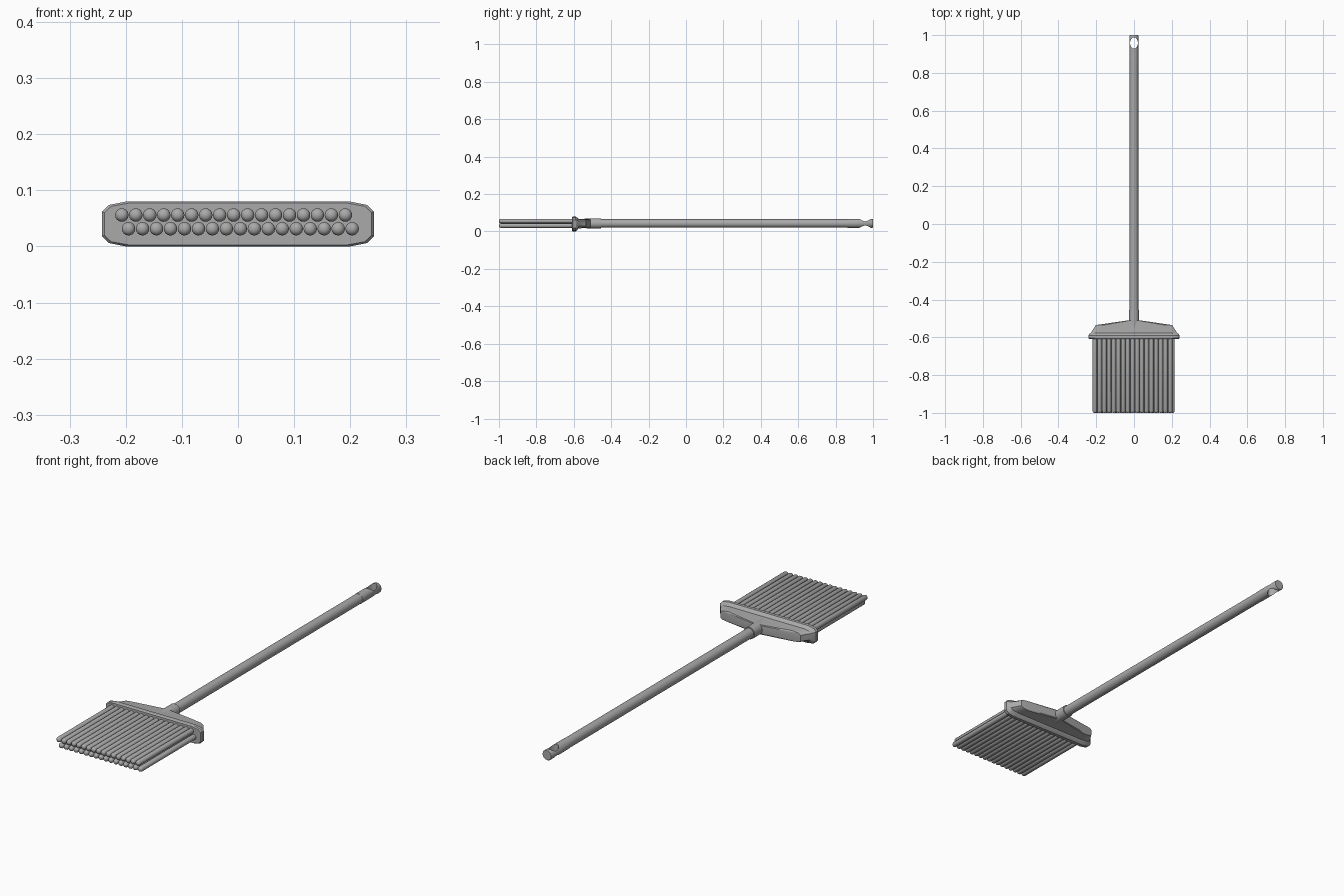
import bpy, bmesh, math

old = bpy.data.objects.get("Cube")
if old:
    bpy.data.objects.remove(old, do_unlink=True)

GREY = (0.4, 0.4, 0.4, 1.0)
grey = bpy.data.materials.new("plain grey")
grey.use_nodes = True
grey.diffuse_color = GREY
grey.node_tree.nodes["Principled BSDF"].inputs["Base Color"].default_value = GREY

AXIS_Z = 0.043  # height of the handle axis


def loft(name, rings, angle=35):
    """Skin a list of closed rings and cap both ends."""
    bm = bmesh.new()
    loops = [[bm.verts.new(p) for p in ring] for ring in rings]
    n = len(loops[0])
    for a, b in zip(loops, loops[1:]):
        for i in range(n):
            j = (i + 1) % n
            bm.faces.new((a[i], a[j], b[j], b[i]))
    bm.faces.new(loops[0])
    bm.faces.new(loops[-1])
    bmesh.ops.recalc_face_normals(bm, faces=bm.faces)
    me = bpy.data.meshes.new(name)
    bm.to_mesh(me)
    bm.free()
    me.materials.append(grey)
    ob = bpy.data.objects.new(name, me)
    bpy.context.collection.objects.link(ob)
    smooth(ob, angle)
    return ob


def smooth(ob, angle):
    bpy.ops.object.select_all(action='DESELECT')
    ob.select_set(True)
    bpy.context.view_layer.objects.active = ob
    bpy.ops.object.shade_smooth_by_angle(angle=math.radians(angle))


def turned(name, profile, x=0.0, z=AXIS_Z, sides=32, angle=35):
    """Round part along y from (y, radius) pairs."""
    steps = [2 * math.pi * i / sides for i in range(sides)]
    return loft(name, [[(x + r * math.cos(t), y, z + r * math.sin(t)) for t in steps]
                       for y, r in profile], angle)


def head_ring(y, w, h, zc):
    """Rectangle with softened corners, half width w and half height h."""
    c = min(1.0, w / 0.09)
    q = [(w, 0.55 * h), (w - 0.012 * c, 0.85 * h), (w - 0.042 * c, h)]
    right = [(x, -z) for x, z in reversed(q)] + q
    left = [(-x, -z) for x, z in right]
    return [(x, y, zc + z) for x, z in right + left]


# Broom head: wide flange stepping down to a tapered body
loft("broom_head", [head_ring(*s) for s in [
    (-0.609, 0.238, 0.037, 0.040),
    (-0.604, 0.242, 0.040, 0.040),
    (-0.590, 0.242, 0.040, 0.040),
    (-0.584, 0.238, 0.036, 0.040),
    (-0.576, 0.228, 0.026, 0.042),
    (-0.535, 0.202, 0.024, 0.043),
    (-0.510, 0.030, 0.022, 0.043)]], 30)

# Socket and handle
turned("handle_socket", [(-0.56, 0.024), (-0.51, 0.027), (-0.455, 0.027)])
turned("handle", [(-0.50, 0.0225), (0.866, 0.0225)])

# End cap with an oval hanging hole
cap = turned("end_cap", [(0.864, 0.0235), (0.997, 0.0235), (1.0, 0.0215)])
ring = [2 * math.pi * i / 32 for i in range(32)]
hole = loft("hole_cutter", [[(0.0205 * math.cos(t), 0.958 + 0.03 * math.sin(t), z)
                             for t in ring] for z in (-0.02, 0.1)])
cut = cap.modifiers.new("hanging_hole", 'BOOLEAN')
cut.operation = 'DIFFERENCE'
cut.solver = 'EXACT'
cut.object = hole
bpy.ops.object.select_all(action='DESELECT')
cap.select_set(True)
bpy.context.view_layer.objects.active = cap
bpy.ops.object.modifier_apply(modifier=cut.name)
bpy.data.objects.remove(hole, do_unlink=True)
smooth(cap, 35)

# Two staggered rows of bristles with domed tips
R = 0.012
tip = [(-1.0, 0.15 * R), (-0.999, 0.5 * R), (-0.996, 0.82 * R), (-0.991, R), (-0.60, R)]
for row, x0, z in (("upper", -0.207, 0.056), ("lower", -0.195, 0.0315)):
    for i in range(17):
        turned(f"bristle_{row}_{i + 1}", tip, x0 + 0.0249 * i, z, 16, 60)
